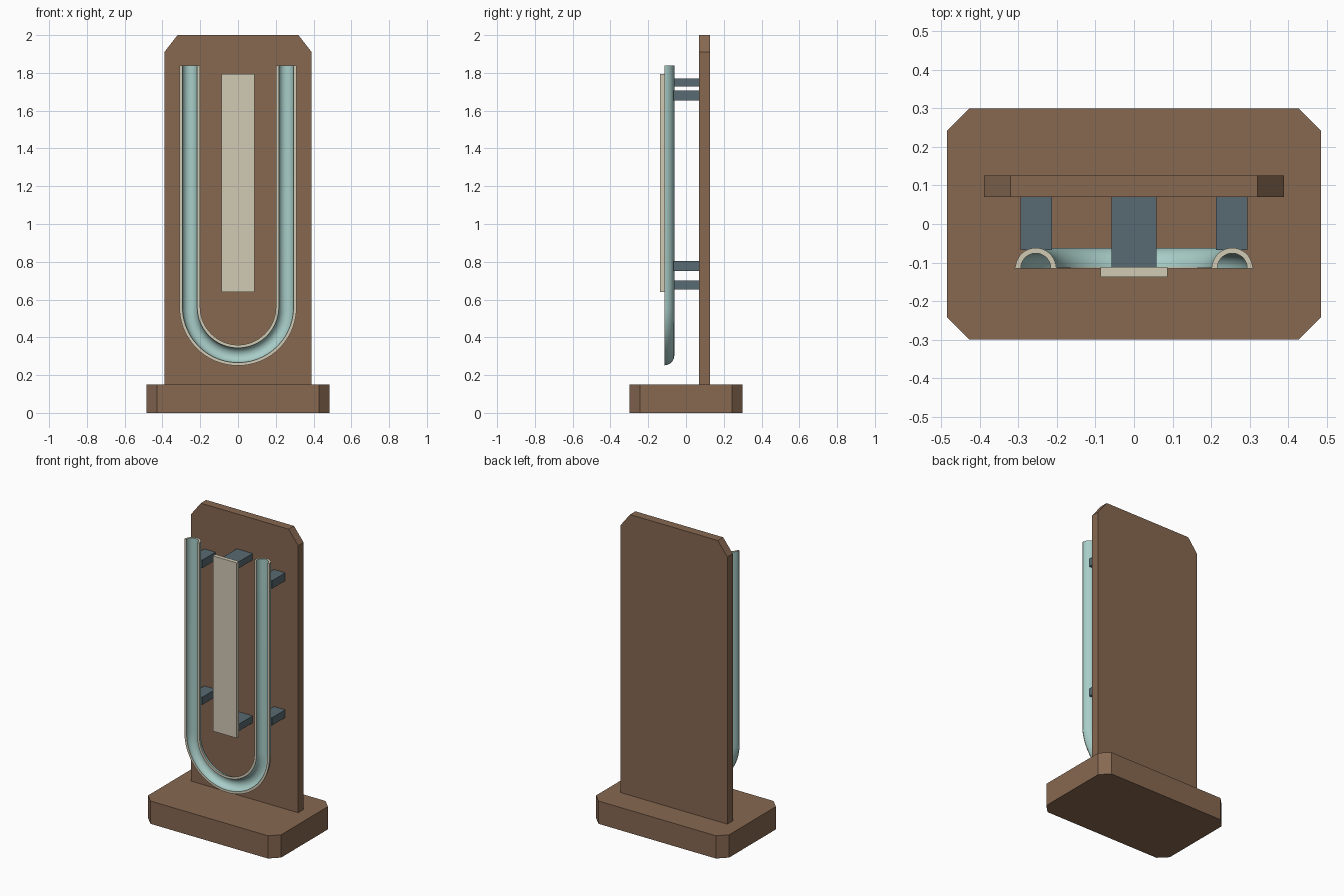
import bpy, bmesh
from math import pi, cos, sin

cube = bpy.data.objects.get("Cube")
if cube:
    bpy.data.objects.remove(cube, do_unlink=True)


def material(name, rgb):
    linear = [((c / 255 + 0.055) / 1.055) ** 2.4 for c in rgb] + [1.0]
    m = bpy.data.materials.new(name)
    m.use_nodes = True
    m.diffuse_color = linear
    m.node_tree.nodes["Principled BSDF"].inputs["Base Color"].default_value = linear
    return m


wood = material("brown wood", (135, 104, 81))
cream = material("cream", (209, 202, 181))
teal = material("pale teal", (168, 205, 200))
slate = material("slate", (88, 106, 114))


def make_object(name, bm, *mats):
    bmesh.ops.recalc_face_normals(bm, faces=bm.faces[:])
    mesh = bpy.data.meshes.new(name)
    bm.to_mesh(mesh)
    bm.free()
    for m in mats:
        mesh.materials.append(m)
    obj = bpy.data.objects.new(name, mesh)
    bpy.context.collection.objects.link(obj)
    return obj


def prism(name, outline, offset, mat):
    """Extrude a closed 3D outline along an offset."""
    bm = bmesh.new()
    face = bm.faces.new([bm.verts.new(p) for p in outline])
    ext = bmesh.ops.extrude_face_region(bm, geom=[face])
    verts = [g for g in ext["geom"] if isinstance(g, bmesh.types.BMVert)]
    bmesh.ops.translate(bm, verts=verts, vec=offset)
    return make_object(name, bm, mat)


def box(name, x0, x1, y0, y1, z0, z1, mat):
    outline = [(x0, y0, z0), (x1, y0, z0), (x1, y1, z0), (x0, y1, z0)]
    return prism(name, outline, (0, 0, z1 - z0), mat)


# Base slab with clipped corners
w, d, c = 0.485, 0.30, 0.057
base = [(w, d - c), (w - c, d), (c - w, d), (-w, d - c),
        (-w, c - d), (c - w, -d), (w - c, -d), (w, c - d)]
prism("base", [(x, y, 0) for x, y in base], (0, 0, 0.15), wood)

# Upright back board with clipped top corners
board = [(-0.39, 0.15), (0.39, 0.15), (0.39, 1.91), (0.32, 2.0), (-0.32, 2.0), (-0.39, 1.91)]
prism("back_board", [(x, 0.07, z) for x, z in board], (0, 0.056, 0), wood)

# Centre plate and its two brackets
box("centre_plate", -0.087, 0.087, -0.138, -0.112, 0.64, 1.795, cream)
for level, z0, z1 in (("lower", 0.654, 0.70), ("upper", 1.727, 1.77)):
    box(level + "_centre_bracket", -0.058, 0.058, -0.112, 0.07, z0, z1, slate)

# Brackets behind the two channel legs
for level, z0, z1 in (("lower", 0.752, 0.803), ("upper", 1.653, 1.706)):
    for side, s in (("left", 1), ("right", -1)):
        x0, x1 = sorted((s * 0.213, s * 0.295))
        box(f"{level}_{side}_bracket", x0, x1, -0.067, 0.07, z0, z1, slate)

# U-shaped channel: half-ring section with a small front lip, swept along a U
FRONT, LIP, OUTER, INNER, BEND = -0.115, -0.112, 0.053, 0.039, 0.255
N = 20
section = [(0.055, FRONT), (0.055, LIP)]
start = 0.057
for i in range(N + 1):
    a = start + (pi - 2 * start) * i / N
    section.append((OUTER * cos(a), FRONT + OUTER * sin(a)))
section += [(-0.055, LIP), (-0.055, FRONT)]
section += [(INNER * cos(pi - pi * i / N), FRONT + INNER * sin(pi - pi * i / N))
            for i in range(N + 1)]

BEND_Z, TOP_Z, STEPS = 0.56, 1.84, 40
path = [(pi, TOP_Z)] + [(pi + pi * i / STEPS, BEND_Z) for i in range(STEPS + 1)] + [(2 * pi, TOP_Z)]

bm = bmesh.new()
rings = [[bm.verts.new(((BEND + u) * cos(a), y, z + (BEND + u) * sin(a))) for u, y in section]
         for a, z in path]
count = len(section)
for r0, r1 in zip(rings, rings[1:]):
    for i in range(count):
        j = (i + 1) % count
        f = bm.faces.new((r0[i], r0[j], r1[j], r1[i]))
        f.material_index = int(max(section[i][1], section[j][1]) < LIP + 0.0005)
for ring in (rings[0], rings[-1]):
    bm.faces.new(ring).material_index = 1
channel = make_object("u_channel", bm, teal, cream)

bpy.ops.object.select_all(action="DESELECT")
channel.select_set(True)
bpy.context.view_layer.objects.active = channel
bpy.ops.object.shade_smooth_by_angle(angle=pi / 6)
